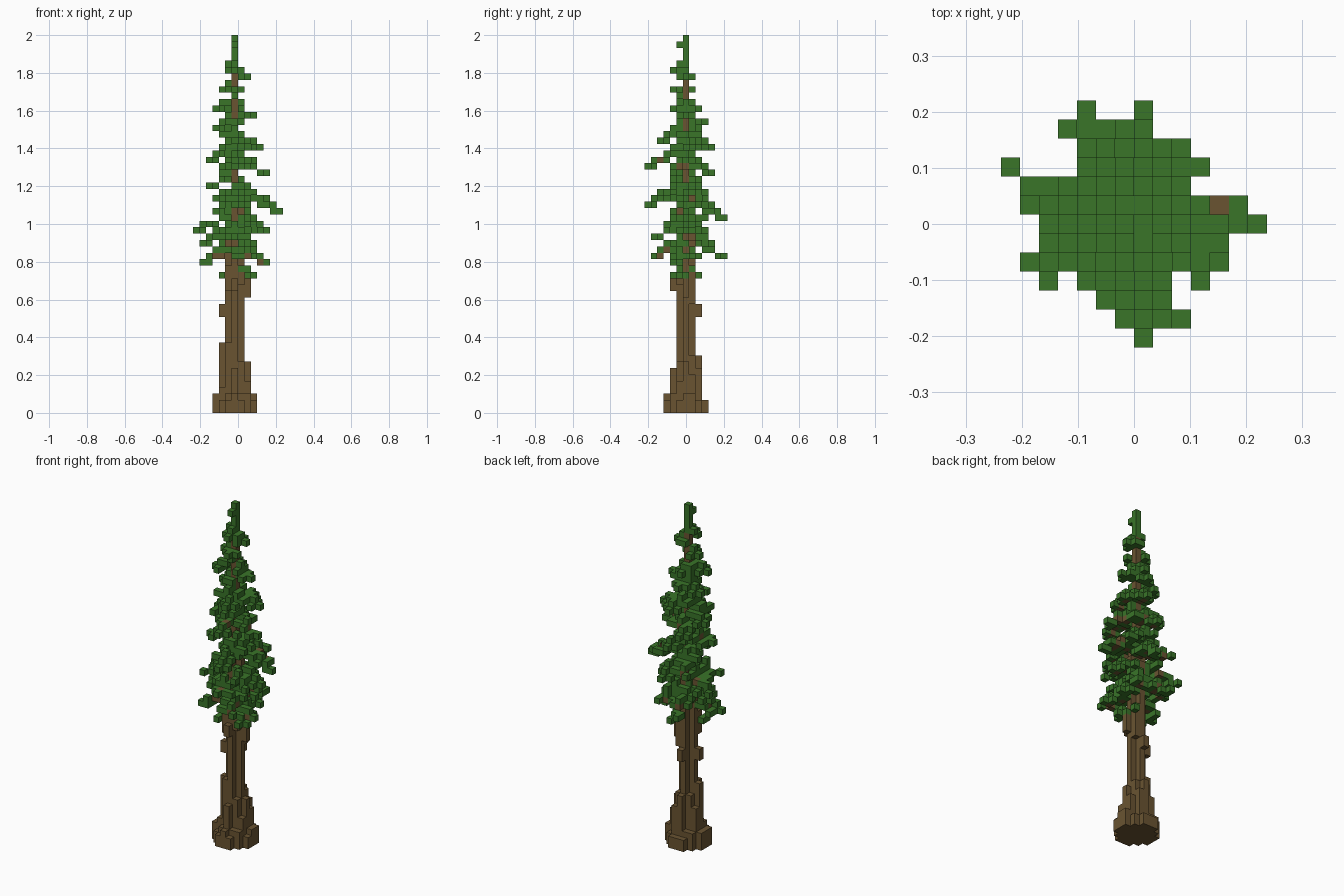
import bpy
import bmesh
import random
from mathutils import Vector

if "Cube" in bpy.data.objects:
    bpy.data.objects.remove(bpy.data.objects["Cube"], do_unlink=True)

random.seed(11)
LEVELS = 59
SIZE = 2 / LEVELS
AXIS_X = -1          # block column that holds the trunk axis
SIDES = [Vector(v) for v in ((1, 0, 0), (-1, 0, 0), (0, 1, 0), (0, -1, 0), (0, 0, 1), (0, 0, -1))]


def make_material(name, color):
    mat = bpy.data.materials.new(name)
    mat.use_nodes = True
    mat.diffuse_color = (*color, 1)
    bsdf = mat.node_tree.nodes["Principled BSDF"]
    bsdf.inputs["Base Color"].default_value = (*color, 1)
    bsdf.inputs["Roughness"].default_value = 0.9
    return mat


def build_blocks(name, cells, occupied, mat):
    """Turn a set of grid cells into a mesh of their exposed block faces."""
    bm = bmesh.new()
    for cell in sorted(cells):
        center = Vector((cell[0] + 0.5, cell[1], cell[2] + 0.5))
        for side in SIDES:
            if tuple(int(c + s) for c, s in zip(cell, side)) in occupied:
                continue
            u = Vector((side.y, side.z, side.x))
            v = side.cross(u)
            corners = [(a, b) for a, b in ((-1, -1), (1, -1), (1, 1), (-1, 1))]
            bm.faces.new([bm.verts.new((center + (side + u * a + v * b) / 2) * SIZE)
                          for a, b in corners])
    bmesh.ops.remove_doubles(bm, verts=bm.verts, dist=SIZE / 100)
    mesh = bpy.data.meshes.new(name)
    bm.to_mesh(mesh)
    bm.free()
    mesh.materials.append(mat)
    obj = bpy.data.objects.new(name, mesh)
    bpy.context.collection.objects.link(obj)
    return obj


# Trunk: a plus-shaped column with a flared foot of uneven buttresses
trunk = set()
buttress = {(-2, 0): 11, (2, 0): 8, (0, -2): 7, (0, 2): 9}
for dx in range(-3, 4):
    for dy in range(-3, 4):
        d = dx * dx + dy * dy
        if d > 10:
            continue
        if d == 0:
            height = LEVELS - 5
        elif d == 1:
            height = random.randint(29, 36)
        elif d == 2:
            height = random.randint(8, 13)
        elif d == 4:
            height = buttress[dx, dy]
        elif d == 5:
            height = random.randint(3, 7)
        else:
            height = random.randint(2, 3)
        trunk.update((dx + AXIS_X, dy, k) for k in range(height))

# Bark knots and broken stubs on the upper trunk
for dx, dy, low, high in ((-2, 0, 15, 17), (0, 2, 15, 17), (2, 0, 18, 21), (0, -2, 19, 21),
                          (1, 1, 17, 22), (-1, -1, 19, 23), (1, -1, 20, 22)):
    trunk.update((dx + AXIS_X, dy, k) for k in range(low, high))

# Crown outline: block range in x for each row from front to back
ROWS = [(0, 0), (-1, 2), (-2, 1), (-2, 1), (-6, 4), (-6, 5), (-5, 6),
        (-6, 3), (-6, 2), (-3, 3), (-3, 2), (-4, 1), (-3, 0)]

# Drooping branches: level of the tip, then the tip's block position
TIPS = [(21, -3, -2), (21, 1, 2), (21, 2, -1), (23, 4, -2), (23, -6, -2), (24, 2, -5),
        (24, -3, 6), (24, 3, 1), (25, 2, 4), (26, -6, 1), (26, 2, -2), (27, -1, -5),
        (27, 1, 3), (28, -7, 3), (28, 4, 0), (28, 3, -3), (29, -5, -3), (30, 0, 6),
        (31, 6, 0), (31, -4, 5), (32, 5, 1), (32, 0, -6), (33, -4, 2), (33, 3, 3),
        (34, 2, -2), (35, -5, -1), (36, -3, 2), (37, 4, -1), (37, -2, 4), (38, 0, -6),
        (39, -5, 1), (40, -3, -3), (41, 3, 1), (41, 0, 4), (42, 0, -4), (44, -4, 1),
        (45, -1, 3), (46, 2, 0), (47, -4, -1), (47, -1, 2), (50, -3, 0), (50, -1, -2),
        (52, 1, 0), (52, -1, 1), (53, -1, -2), (54, -2, 0), (57, -1, -1)]

branches, leaves = set(), set()


def add_leaf(x, y, k, tip):
    """Add one leaf block, kept inside the crown and the reach of its branch."""
    low, high = ROWS[max(0, min(12, y + 6))]
    reach_x = max(2, abs(tip[1] - AXIS_X))
    reach_y = max(2, abs(tip[2]))
    if low <= x <= high and abs(x - AXIS_X) <= reach_x and abs(y) <= reach_y:
        leaves.add((x, y, k))


for tip in TIPS:
    level, tx, ty = tip
    dx, dy = tx - AXIS_X, ty
    steps = max(abs(dx), abs(dy))
    across = (0, 1) if abs(dx) > abs(dy) else (1, 0)
    leaves.add((tx, ty, level))
    for t in range(1, steps):
        x = AXIS_X + round(dx * t / steps)
        y = round(dy * t / steps)
        k = level + (steps - t) // 2
        wood = steps > 3 and random.random() < 0.6
        (branches if wood else leaves).add((x, y, k))
        if random.random() < 0.8:
            add_leaf(x, y, k + 1, tip)
        # Side sprays, widest in the middle of long branches
        for sign in (-1, 1):
            if random.random() < 0.85:
                add_leaf(x + sign * across[0], y + sign * across[1], k, tip)
                if 1 < t and steps > 3 and random.random() < 0.35:
                    add_leaf(x + 2 * sign * across[0], y + 2 * sign * across[1], k, tip)

# Needle tufts hugging the trunk, thinning towards the top
for k in range(24, 54):
    for dx in (-1, 0, 1):
        for dy in (-1, 0, 1):
            if random.random() < (0.22 if k < 44 else 0.12):
                leaves.add((dx + AXIS_X, dy, k))

# Spire at the very top
leaves.update((AXIS_X, 0, k) for k in range(LEVELS - 5, LEVELS))

branches -= trunk
leaves -= trunk | branches
occupied = trunk | branches | leaves

bark = make_material("brown bark", (0.142, 0.088, 0.031))
needles = make_material("green needles", (0.041, 0.176, 0.022))
build_blocks("trunk", trunk, occupied, bark)
build_blocks("branches", branches, occupied, bark)
build_blocks("foliage", leaves, occupied, needles)
